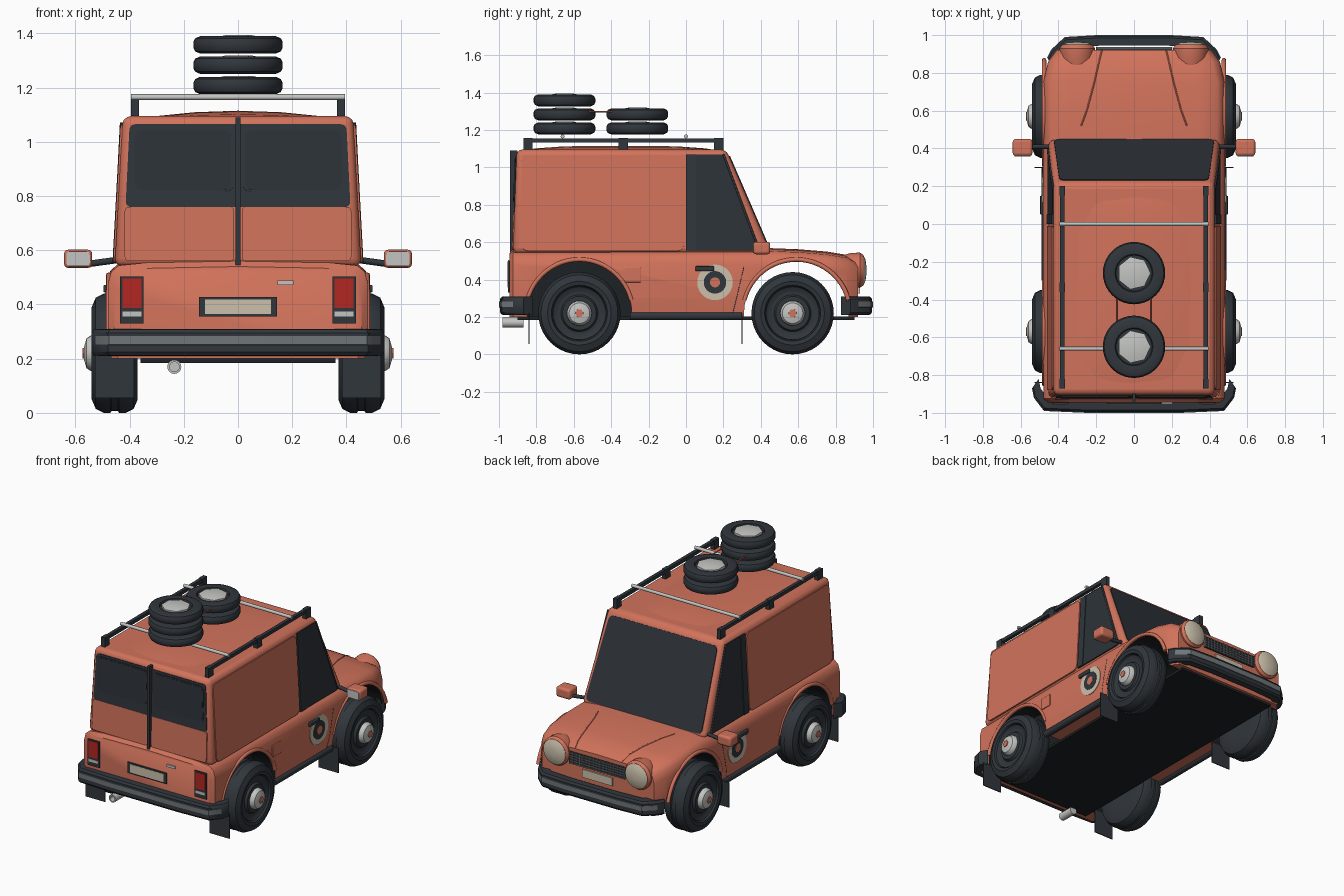
import bpy, bmesh, math
from mathutils import Vector

if "Cube" in bpy.data.objects:
    bpy.data.objects.remove(bpy.data.objects["Cube"])


def material(name, r, g, b):
    m = bpy.data.materials.new(name)
    m.use_nodes = True
    m.diffuse_color = (r, g, b, 1)
    m.node_tree.nodes["Principled BSDF"].inputs["Base Color"].default_value = (r, g, b, 1)
    return m


ORANGE = material("orange paint", 0.64, 0.17, 0.105)
RUBBER = material("dark rubber", 0.03, 0.037, 0.045)
GLASS = material("tinted glass", 0.026, 0.032, 0.04)
BLACK = material("black underside", 0.012, 0.015, 0.017)
SILVER = material("silver metal", 0.55, 0.56, 0.54)
GREY = material("grey trim", 0.16, 0.18, 0.19)
CREAM = material("cream", 0.6, 0.53, 0.41)
RED = material("red lamp", 0.45, 0.02, 0.016)


def finish(name, bm, mat, angle=35):
    bmesh.ops.recalc_face_normals(bm, faces=bm.faces)
    me = bpy.data.meshes.new(name)
    bm.to_mesh(me)
    bm.free()
    me.materials.append(mat)
    me.shade_smooth()
    me.set_sharp_from_angle(angle=math.radians(angle))
    ob = bpy.data.objects.new(name, me)
    bpy.context.collection.objects.link(ob)
    return ob


def loft(name, rings, mat, bevel=0):
    """Skin a list of equal closed rings and cap both ends."""
    bm = bmesh.new()
    vs = [[bm.verts.new(p) for p in ring] for ring in rings]
    n = len(vs[0])
    for a, b in zip(vs, vs[1:]):
        for i in range(n):
            bm.faces.new((a[i], a[(i + 1) % n], b[(i + 1) % n], b[i]))
    bm.faces.new(vs[0])
    bm.faces.new(vs[-1])
    ob = finish(name, bm, mat)
    if bevel:
        mod = ob.modifiers.new("round edges", "BEVEL")
        mod.width, mod.segments = bevel, 3
    return ob


def box(name, lo, hi, mat, bevel=0):
    ring = lambda z: [(lo[0], lo[1], z), (hi[0], lo[1], z), (hi[0], hi[1], z), (lo[0], hi[1], z)]
    return loft(name, [ring(lo[2]), ring(hi[2])], mat, bevel)


def lathe(name, profile, loc, axis, mat, sign=1, segs=40):
    """Turn (radius, height) points round the x, y or z axis through loc."""
    k = "xyz".index(axis)
    rings = []
    for r, h in profile:
        ring = []
        for i in range(segs):
            t = math.tau * i / segs
            p = Vector(loc)
            p[k] += sign * h
            p[(k + 1) % 3] += r * math.cos(t)
            p[(k + 2) % 3] += r * math.sin(t)
            ring.append(p)
        rings.append(ring)
    return loft(name, rings, mat)


def plate(name, pts, normal, mat, thick=0.005, radius=0):
    """Thin sheet with rounded corners lying on a surface."""
    bm = bmesh.new()
    n = Vector(normal).normalized()
    bm.faces.new([bm.verts.new(Vector(p) - n * 0.003) for p in pts])
    if radius:
        bmesh.ops.bevel(bm, geom=bm.verts[:], offset=radius, segments=4, profile=0.5, affect="VERTICES")
    out = bmesh.ops.extrude_face_region(bm, geom=bm.faces[:])["geom"]
    bmesh.ops.translate(bm, vec=n * (thick + 0.003), verts=[v for v in out if isinstance(v, bmesh.types.BMVert)])
    return finish(name, bm, mat)


def tube(name, pts, r, mat):
    cu = bpy.data.curves.new(name, "CURVE")
    cu.dimensions, cu.bevel_depth, cu.bevel_resolution, cu.use_fill_caps = "3D", r, 2, True
    sp = cu.splines.new("POLY")
    sp.points.add(len(pts) - 1)
    for q, p in zip(sp.points, pts):
        q.co = (*p, 1)
    cu.materials.append(mat)
    ob = bpy.data.objects.new(name, cu)
    bpy.context.collection.objects.link(ob)


def rect(f, a, b, c, d):
    return [f(a, c), f(b, c), f(b, d), f(a, d)]


# Lower body: sections along the length, then wheel arches cut out
def section(y, w, top):
    half = [(w - 0.012, 0.2), (w, 0.3), (w, top - 0.075), (w - 0.012, top - 0.03), (w - 0.04, top - 0.006), (w - 0.14, top + 0.004)]
    return [(x, y, z) for x, z in half] + [(0, y, top + 0.01)] + [(-x, y, z) for x, z in reversed(half)]


body = loft("lower_body", [section(*s) for s in (
    (-0.945, 0.455, 0.53), (-0.925, 0.48, 0.55), (0.3, 0.483, 0.555), (0.45, 0.478, 0.558), (0.6, 0.483, 0.552),
    (0.75, 0.48, 0.54), (0.86, 0.455, 0.522), (0.92, 0.41, 0.49))], ORANGE)
body.data.materials.append(BLACK)
cutters = [lathe("front_arch_cutter", [(0.28, -0.7), (0.28, 0.7)], (0, 0.59, 0.22), "x", ORANGE)]
for s in (-1, 1):
    cutters.append(lathe("rear_arch_cutter", [(0.28, 0.33), (0.28, 0.7)], (0, -0.57, 0.22), "x", ORANGE, s))
for c in cutters:
    c.hide_render = True
    c.data.materials.append(BLACK)
    for f in c.data.polygons:
        f.material_index = 1
    mod = body.modifiers.new("arch", "BOOLEAN")
    mod.operation, mod.object, mod.solver = "DIFFERENCE", c, "EXACT"
bpy.context.view_layer.update()
body.data = bpy.data.meshes.new_from_object(body.evaluated_get(bpy.context.evaluated_depsgraph_get()))
body.modifiers.clear()
body.data.set_sharp_from_angle(angle=math.radians(35))
for c in cutters:
    bpy.data.objects.remove(c)
box("underside", (-0.36, -0.9, 0.185), (0.36, 0.9, 0.203), BLACK)

# Cabin and crowned roof
loft("cabin", [[(-w, r, z), (w, r, z), (w, f, z), (-w, f, z)]
               for w, r, f, z in ((0.455, -0.925, 0.455, 0.54), (0.425, -0.905, 0.215, 1.095))], ORANGE, 0.03)
crown = lambda y: 1.085 + 0.03 * (1 - ((y + 0.35) / 0.55) ** 4)
loft("roof_crown", [[(0.4 * u, y, 1.08 + (crown(y) - 1.08) * (1 - u * u)) for u in (-1, -0.75, -0.4, 0, 0.4, 0.75, 1)]
                    for y in (-0.88, -0.8, -0.65, -0.35, -0.05, 0.1, 0.18)], ORANGE)

rear = lambda x, z: (x, -0.925 + 0.036 * (z - 0.54), z)
front = lambda x, z: (x, 0.455 - 0.432 * (z - 0.54), z)
tail = lambda x, z: (x, -0.945, z)
nose = lambda x, z: (x, 0.92, z)
BACK, FWD = (0, -1, 0.036), (0, 1, 0.432)

# Windscreen, rear doors and rear windows
plate("windscreen", [front(-0.425, 0.565), front(0.425, 0.565), front(0.395, 1.06), front(-0.395, 1.06)], FWD, GLASS, 0.005, 0.03)
plate("rear_window_surround", [rear(-0.415, 0.76), rear(0.415, 0.76), rear(0.4, 1.065), rear(-0.4, 1.065)], BACK, RUBBER, 0.004, 0.02)
for s in (-1, 1):
    plate("rear_window_frame", rect(rear, 0.017 * s, 0.39 * s, 0.815, 1.05), BACK, RUBBER, 0.008, 0.03)
    plate("rear_window", rect(rear, 0.025 * s, 0.382 * s, 0.823, 1.042), BACK, GLASS, 0.0095, 0.026)
    plate("rear_door_panel", rect(rear, 0.014 * s, 0.418 * s, 0.56, 0.76), BACK, ORANGE, 0.006, 0.015)
box("rear_door_seam", (-0.009, -0.94, 0.51), (0.009, -0.9, 1.09), RUBBER)

# Number plates, tail lamps and door handle at the rear
plate("rear_plate_frame", rect(tail, -0.143, 0.143, 0.355, 0.427), BACK, RUBBER, 0.008)
plate("rear_plate", rect(tail, -0.122, 0.122, 0.364, 0.418), BACK, CREAM, 0.0095)
plate("rear_handle", rect(tail, 0.145, 0.205, 0.472, 0.488), BACK, SILVER, 0.009)
for s in (-1, 1):
    plate("tail_lamp_frame", rect(tail, 0.348 * s, 0.435 * s, 0.33, 0.503), BACK, RUBBER, 0.007)
    plate("tail_lamp", rect(tail, 0.356 * s, 0.427 * s, 0.387, 0.495), BACK, RED, 0.0095)
    plate("reverse_lamp", rect(tail, 0.356 * s, 0.427 * s, 0.356, 0.374), BACK, SILVER, 0.0095)

# Grille and front plate
box("grille", (-0.2, 0.9, 0.395), (0.2, 0.93, 0.472), RUBBER)
for i in range(5):
    z = 0.4 + 0.0165 * i
    box("grille_bar", (-0.2, 0.925, z - 0.002), (0.2, 0.936, z + 0.002), GREY)
for i in range(17):
    x = -0.2 + 0.025 * i
    box("grille_rib", (x - 0.002, 0.925, 0.395), (x + 0.002, 0.936, 0.472), GREY)
plate("front_plate", rect(nose, -0.11, 0.11, 0.325, 0.378), (0, 1, 0), CREAM, 0.009)

# Bumpers swept round the corners, with a grey strip
def bumper(name, sign, path, sec, mat):
    loft(name, [[(x - math.copysign(d, x) * 0.7, sign * (y - d), z) for d, z in sec] for x, y in path], mat)


for sign, label, path in ((1, "front", [(0.46, 0.88), (0.44, 0.92), (0.37, 0.985), (0.2, 0.995)]),
                          (-1, "rear", [(0.54, 0.87), (0.53, 0.92), (0.48, 0.985), (0.25, 0.995)])):
    path = path + [(-x, y) for x, y in reversed(path)]
    bumper(label + "_bumper", sign, path, [(0.05, 0.21), (0.01, 0.212), (0, 0.225), (0, 0.295), (0.01, 0.308), (0.05, 0.31)], RUBBER)
    bumper(label + "_bumper_strip", sign, path, [(0.01, 0.25), (-0.005, 0.252), (-0.005, 0.283), (0.01, 0.285)], GREY)
lathe("exhaust", [(0.026, 0), (0.026, 0.11), (0.018, 0.11), (0.018, 0.05)], (-0.235, -0.87, 0.17), "y", SILVER, -1, 16)

TYRE = [(0.1, -0.085), (0.17, -0.085), (0.205, -0.07), (0.22, -0.04), (0.22, -0.016), (0.213, -0.012), (0.213, 0.012),
        (0.22, 0.016), (0.22, 0.04), (0.205, 0.07), (0.17, 0.085), (0.15, 0.08), (0.143, 0.06)]
for s in (-1, 1):
    # Wheels, arch lips and mud flaps
    for label, y, arch, flap in (("rear", -0.57, -0.57, -0.84), ("front", 0.57, 0.59, 0.3)):
        c = (0.455 * s, y, 0.22)
        lathe(label + "_tyre", TYRE, c, "x", RUBBER, s)
        lathe(label + "_rim", [(0.145, 0.04), (0.142, 0.07), (0.13, 0.062), (0.1, 0.058), (0.09, 0.075), (0.06, 0.075)], c, "x", RUBBER, s)
        lathe(label + "_hubcap", [(0.068, 0.05), (0.066, 0.088), (0.055, 0.104), (0.02, 0.114)], c, "x", SILVER, s, 24)
        lathe(label + "_hub_centre", [(0.024, 0.1), (0.022, 0.118)], c, "x", ORANGE, s, 6)
        tube(label + "_arch_lip", [(0.476 * s, arch + 0.287 * math.cos(t), 0.22 + 0.287 * math.sin(t))
                                   for t in [math.pi * (0.08 + 0.84 * i / 24) for i in range(25)]], 0.012, ORANGE)
        box(label + "_mud_flap", (s * 0.455 - 0.072, flap - 0.003, 0.055), (s * 0.455 + 0.072, flap + 0.003, 0.22), RUBBER)

    # Side panels, door glass and pillar
    side = lambda y, z: (s * (0.455 - 0.054 * (z - 0.54)), y, z)
    out = (s, 0, 0.054)
    plate("side_panel", rect(side, -0.88, -0.01, 0.553, 1.062), out, ORANGE, 0.007, 0.035)
    plate("door_glass", [side(0, 0.555), side(0.385, 0.555), side(0.2, 1.068), side(0, 1.068)], out, GLASS, 0.005, 0.012)
    plate("door_pillar", rect(side, 0, 0.05, 0.555, 1.068), out, RUBBER, 0.009)
    tube("window_trim", [(s * 0.456, 0.39, 0.56), (s * 0.43, 0.2, 1.07)], 0.006, RUBBER)

    # Door badge rings, handle, shut lines and sill
    for label, r, x, mat in (("outer", 0.095, 0.4865, CREAM), ("middle", 0.06, 0.4885, RUBBER), ("inner", 0.027, 0.4905, ORANGE)):
        lathe("door_roundel_" + label, [(r, 0.47), (r, x)], (0, 0.155, 0.385), "x", mat, s)
    box("door_handle", (s * 0.485 - 0.012, 0.05, 0.445), (s * 0.485 + 0.012, 0.15, 0.472), RUBBER, 0.005)
    tube("door_front_seam", [(s * 0.482, 0.31, 0.47), (s * 0.482, 0.27, 0.3), (s * 0.472, 0.25, 0.22)], 0.002, RUBBER)
    tube("sill", [(s * 0.468, -0.3, 0.205), (s * 0.468, 0.3, 0.205)], 0.022, RUBBER)
    tube("bonnet_crease", [(s * 0.28, 0.52, 0.56), (s * 0.25, 0.6, 0.557), (s * 0.21, 0.75, 0.546),
                           (s * 0.185, 0.86, 0.528), (s * 0.17, 0.92, 0.496)], 0.004, ORANGE)

    # Headlamps
    lathe("headlamp_bezel", [(0.07, -0.06), (0.092, 0.01), (0.094, 0.06), (0.082, 0.078)], (s * 0.3, 0.87, 0.45), "y", ORANGE)
    lathe("headlamp", [(0.08, 0.05), (0.08, 0.079), (0.055, 0.09), (0.02, 0.095)], (s * 0.3, 0.87, 0.45), "y", CREAM)

    # Mirrors
    tube("mirror_arm", [(s * 0.44, 0.41, 0.565), (s * 0.55, 0.41, 0.55)], 0.012, RUBBER)
    box("mirror_housing", (s * 0.59 - 0.052, 0.36, 0.535), (s * 0.59 + 0.052, 0.45, 0.602), ORANGE, 0.015)
    plate("mirror_glass", rect(lambda x, z: (s * x, 0.36, z), 0.547, 0.633, 0.542, 0.595), (0, -1, 0), SILVER, 0.003, 0.012)

    # Roof rack rails and feet
    box("rack_rail", (s * 0.38 - 0.011, -0.87, 1.132), (s * 0.38 + 0.011, 0.2, 1.155), RUBBER)
    for y in (-0.845, -0.335, 0.175):
        box("rack_foot", (s * 0.38 - 0.014, y - 0.025, 1.08), (s * 0.38 + 0.014, y + 0.025, 1.157), RUBBER)
    tube("strap", [(s * 0.09, -0.56, 1.3), (s * 0.09, -0.35, 1.295)], 0.004, ORANGE)
box("fuel_flap", (0.47, -0.33, 0.385), (0.487, -0.24, 0.465), ORANGE, 0.004)

# Cross bars and spare tyres
for y in (-0.66, 0):
    tube("rack_bar", [(-0.395, y, 1.165), (0.395, y, 1.165)], 0.011, SILVER)
SPARE = [(0.08, 0.008), (0.14, 0), (0.158, 0.008), (0.165, 0.022), (0.165, 0.042), (0.158, 0.056), (0.14, 0.064), (0.1, 0.06), (0.095, 0.045)]
for y, count in ((-0.65, 3), (-0.26, 2)):
    for i in range(count):
        z = 1.176 + 0.075 * i
        lathe("spare_tyre", SPARE, (0, y, z), "z", RUBBER)
        lathe("spare_rim", [(0.088, 0.005), (0.088, 0.06), (0.05, 0.068)], (0, y, z), "z", SILVER, 1, 7)
